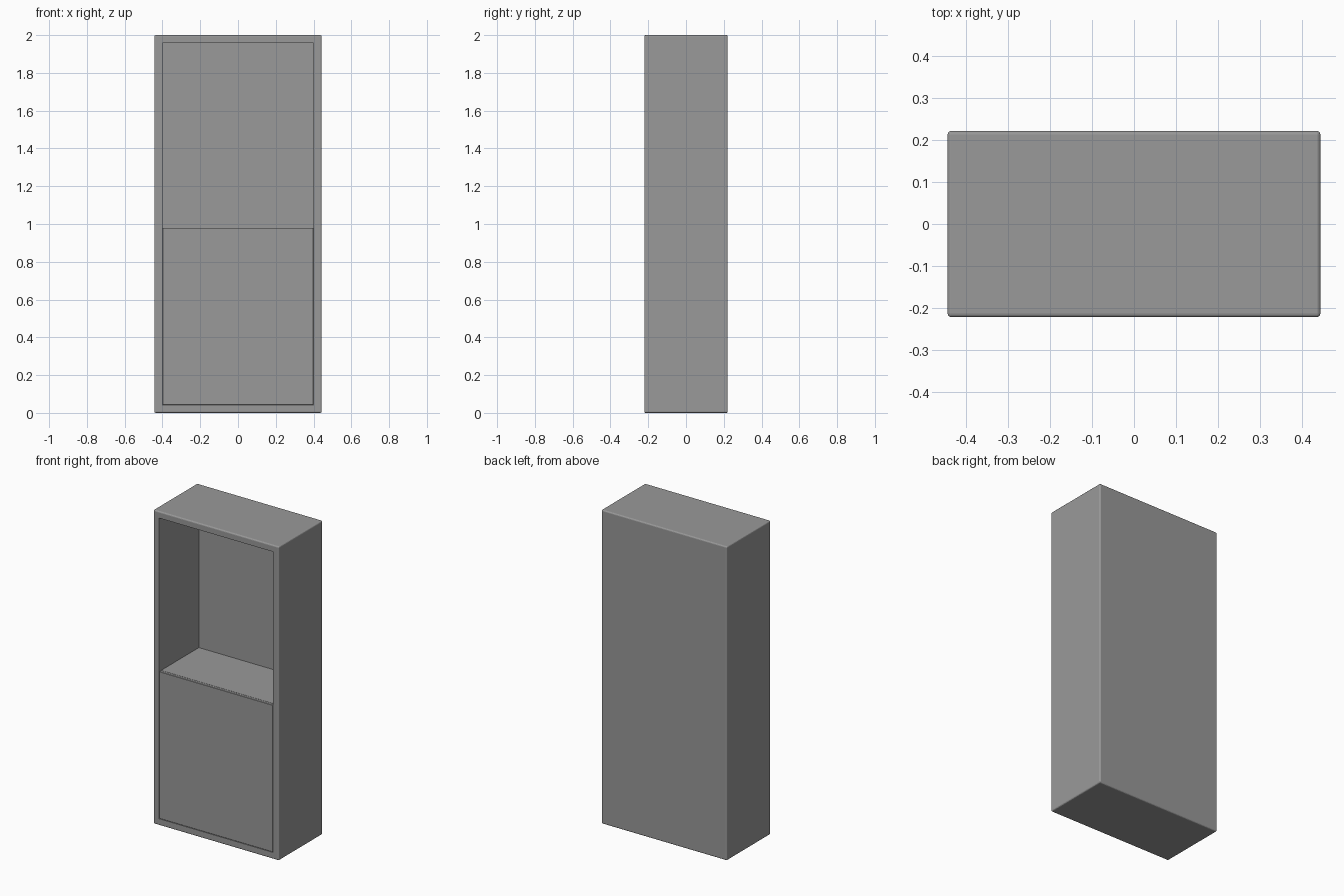
import bpy, bmesh

if "Cube" in bpy.data.objects:
    bpy.data.objects.remove(bpy.data.objects["Cube"])

W, D, H = 0.886, 0.442, 2.0   # outer size
T = 0.042                     # wall thickness
SPLIT = 0.98                  # shelf height

grey = bpy.data.materials.new("dark_grey")
grey.diffuse_color = (0.32, 0.32, 0.32, 1)
grey.use_nodes = True
grey.node_tree.nodes["Principled BSDF"].inputs["Base Color"].default_value = grey.diffuse_color


def finish(name, bm):
    bmesh.ops.recalc_face_normals(bm, faces=bm.faces)
    mesh = bpy.data.meshes.new(name)
    bm.to_mesh(mesh)
    bm.free()
    mesh.materials.append(grey)
    obj = bpy.data.objects.new(name, mesh)
    bpy.context.collection.objects.link(obj)


def box(lo, hi):
    bm = bmesh.new()
    bmesh.ops.create_cube(bm, size=1)
    for v in bm.verts:
        v.co = [lo[i] + (v.co[i] + 0.5) * (hi[i] - lo[i]) for i in range(3)]
    return bm


def round_edges(bm, edges, width, segments):
    bmesh.ops.bevel(bm, geom=edges, offset=width, segments=segments,
                    profile=0.5, affect="EDGES")


# Cabinet shell: softened box with the front face inset and pushed inwards
bm = box((-W / 2, -D / 2, 0), (W / 2, D / 2, H))
outer = bm.edges[:]
front = min(bm.faces, key=lambda f: f.calc_center_median().y)
bmesh.ops.inset_region(bm, faces=[front], thickness=T, use_even_offset=True)
ret = bmesh.ops.extrude_face_region(bm, geom=[front])
for v in ret["geom"]:
    if isinstance(v, bmesh.types.BMVert):
        v.co.y = D / 2 - T
if front.is_valid:
    bmesh.ops.delete(bm, geom=[front], context="FACES_ONLY")
round_edges(bm, outer, 0.008, 3)
finish("cabinet_shell", bm)

# Shelf dividing the open niche from the closed compartment
inner = W / 2 - T
finish("shelf", box((-inner, -D / 2 + 0.02, SPLIT - T),
                    (inner, D / 2 - T, SPLIT)))

# Door closing the lower compartment, almost flush with the front
gap = 0.001
bm = box((-inner + gap, -D / 2 + 0.001, T + gap),
         (inner - gap, -D / 2 + 0.02, SPLIT))
round_edges(bm, bm.edges[:], 0.002, 1)
finish("door", bm)
